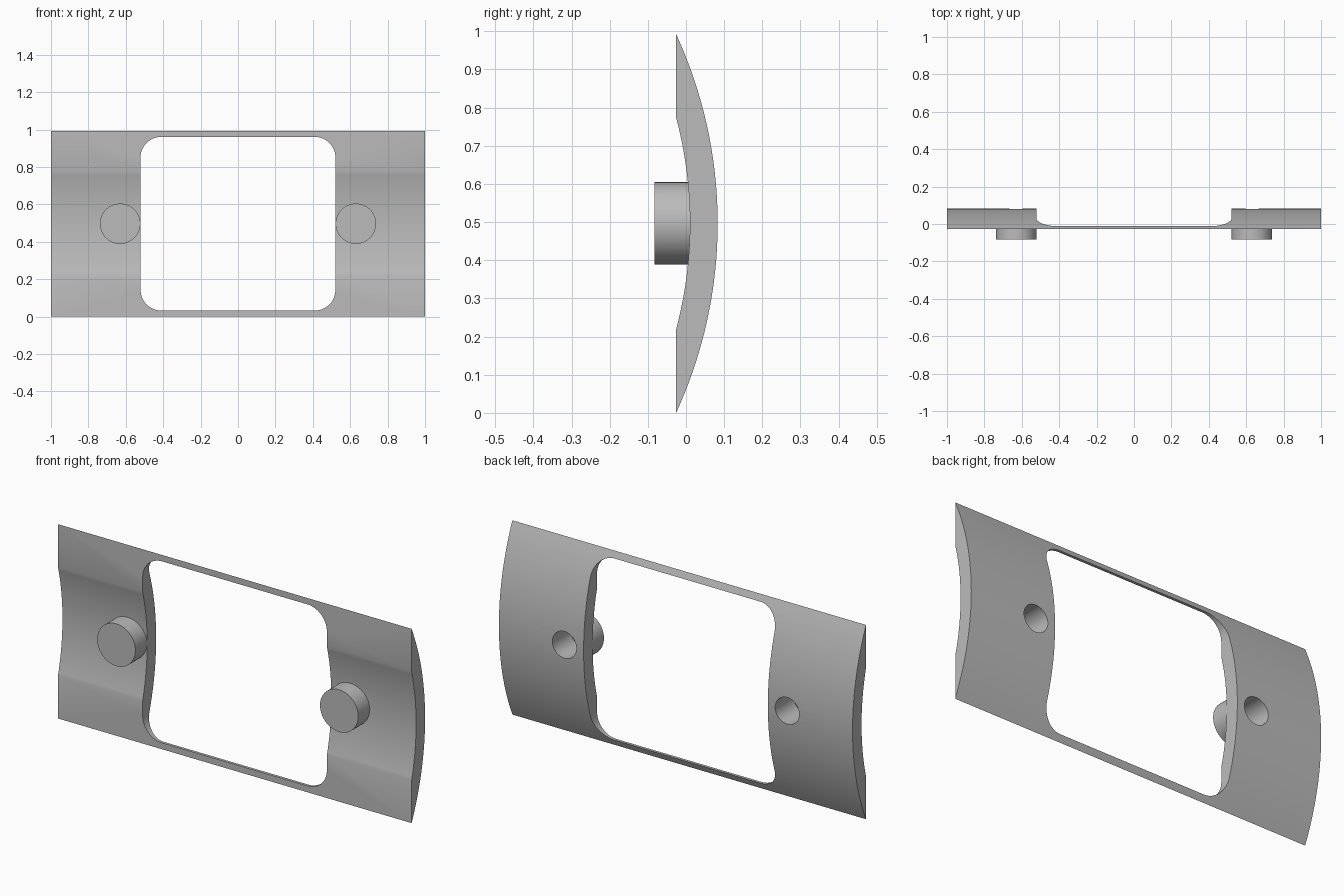
import bpy, bmesh, math
from mathutils import Vector

cube = bpy.data.objects.get("Cube")
if cube:
    bpy.data.objects.remove(cube)

MID = 0.4965          # half height, also the height of the pegs
BACK, FLAT, FRONT = 0.083, -0.026, -0.083
PEG_X = 0.63

grey = bpy.data.materials.new("plain grey")
grey.use_nodes = True
grey.diffuse_color = (0.5, 0.5, 0.5, 1)
grey.node_tree.nodes["Principled BSDF"].inputs["Base Color"].default_value = (0.5, 0.5, 0.5, 1)


def prism(name, outline, direction):
    """Extrude a closed outline of points along a direction."""
    bm = bmesh.new()
    face = bm.faces.new([bm.verts.new(p) for p in outline])
    moved = bmesh.ops.extrude_face_region(bm, geom=[face])["geom"]
    bmesh.ops.translate(bm, vec=Vector(direction),
                        verts=[v for v in moved if isinstance(v, bmesh.types.BMVert)])
    bmesh.ops.recalc_face_normals(bm, faces=bm.faces)
    mesh = bpy.data.meshes.new(name)
    bm.to_mesh(mesh)
    bm.free()
    mesh.materials.append(grey)
    obj = bpy.data.objects.new(name, mesh)
    bpy.context.collection.objects.link(obj)
    return obj


def arc(radius, half, steps=32):
    """Points (y, z) of an arc bulging backwards between z = MID -+ half."""
    sweep = math.asin(half / radius)
    angles = [sweep * (2 * i / steps - 1) for i in range(steps + 1)]
    return [(radius * math.cos(a) + FLAT - math.sqrt(radius ** 2 - half ** 2),
             MID + radius * math.sin(a)) for a in angles]


def cylinder(name, x, radius, y0, y1, sides=64):
    ring = [2 * math.pi * i / sides for i in range(sides)]
    return prism(name, [(x + radius * math.cos(a), y0, MID + radius * math.sin(a))
                        for a in ring], (0, y1 - y0, 0))


def combine(target, other, operation):
    mod = target.modifiers.new(other.name, "BOOLEAN")
    mod.operation, mod.solver, mod.object = operation, "EXACT", other
    bpy.context.view_layer.objects.active = target
    bpy.ops.object.modifier_apply(modifier=mod.name)
    bpy.data.objects.remove(other)


# Curved plate: outer arc, then flat strips and a shallow inner arc
section = arc(1.185, MID) + arc(1.083, 0.278)[::-1]
plate = prism("curved_plate", [(-1, y, z) for y, z in section], (2, 0, 0))

# Rounded window through the plate
W, H, R = 0.521, 0.464, 0.11
corners = []
for k, (sx, sz) in enumerate([(1, 1), (-1, 1), (-1, -1), (1, -1)]):
    for i in range(13):
        a = math.pi / 2 * (k + i / 12)
        corners.append((sx * (W - R) + R * math.cos(a), -0.3,
                        MID + sz * (H - R) + R * math.sin(a)))
combine(plate, prism("window_cutter", corners, (0, 0.6, 0)), "DIFFERENCE")

# Round pegs on the front, each with a blind hole from the back
for side in (-1, 1):
    combine(plate, cylinder("peg", side * PEG_X, 0.108, FRONT, 0.035), "UNION")
    combine(plate, cylinder("hole_cutter", side * PEG_X, 0.068, -0.065, 0.2), "DIFFERENCE")

bpy.ops.object.select_all(action="DESELECT")
plate.select_set(True)
bpy.context.view_layer.objects.active = plate
bpy.ops.object.shade_smooth_by_angle(angle=math.radians(18))
